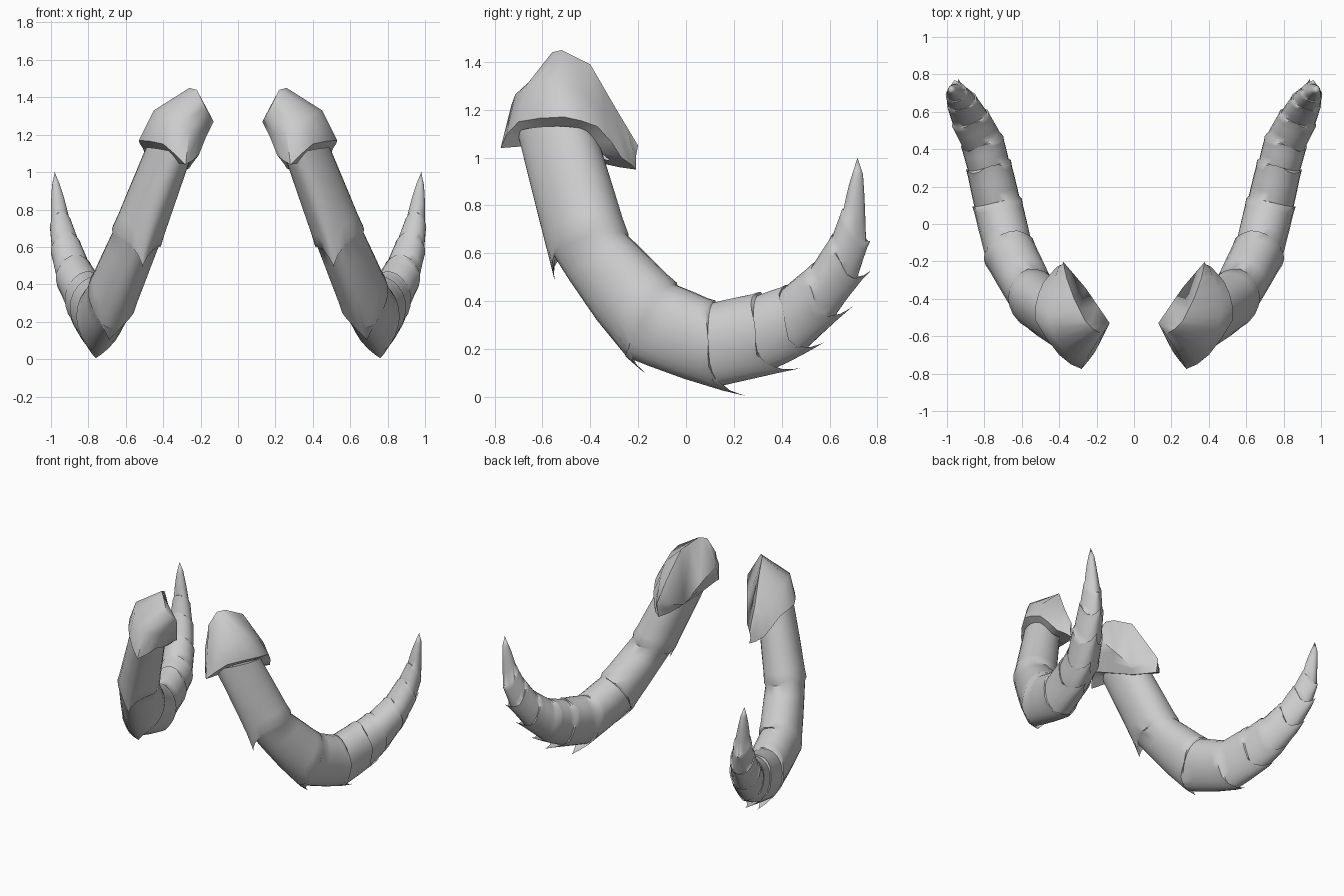
import bpy, bmesh, math, random
from mathutils import Vector as V

if "Cube" in bpy.data.objects:
    bpy.data.objects.remove(bpy.data.objects["Cube"])

random.seed(4)
N = 24  # sides of each horn ring

bone = bpy.data.materials.new("grey_bone")
bone.diffuse_color = (0.6, 0.6, 0.6, 1)
bone.use_nodes = True
bone.node_tree.nodes["Principled BSDF"].inputs["Base Color"].default_value = bone.diffuse_color

# Sections along the horn: inner-curve point, keel point, half width
STATIONS = [
    ((.42, -.37, 1.10), (.31, -.71, 1.10), .115),
    ((.56, -.25, .69), (.51, -.58, .62), .125),
    ((.66, -.05, .48), (.68, -.28, .17), .125),
    ((.71, .11, .40), (.76, .11, .03), .12),
    ((.76, .30, .43), (.80, .32, .09), .11),
    ((.79, .42, .46), (.84, .46, .16), .105),
    ((.87, .53, .55), (.88, .60, .30), .095),
    ((.92, .61, .67), (.92, .71, .47), .075),
    ((.945, .655, .78), (.955, .755, .63), .053),
    ((.97, .695, .93), (.978, .74, .93), .02),
]
# Spike at the keel end of each plate
TIPS = [(.51, -.55, .49), (.69, -.17, .10), (.76, .25, .005), (.82, .48, .12),
        (.86, .58, .23), (.91, .70, .38), (.94, .775, .53), (.96, .77, .65)]


def ring(i, t, scale=1.0, tip=None, pull=0.0, lobe=0.0):
    """Teardrop section between station i and i+1, keel drawn towards a spike."""
    a, b = STATIONS[i], STATIONS[i + 1]
    inner, keel = V(a[0]).lerp(V(b[0]), t), V(a[1]).lerp(V(b[1]), t)
    w = a[2] + (b[2] - a[2]) * t
    mid, half = (inner + keel) / 2, (keel - inner) / 2
    along = (V(b[0]) + V(b[1]) - V(a[0]) - V(a[1])).normalized()
    side = along.cross(half).normalized()
    pts = []
    for k in range(N):
        ang = math.tau * k / N
        c, s = math.cos(ang), math.sin(ang)
        p = mid + (half * c + side * (w * s * (1.05 - .2 * c))) * scale
        # scalloped, slightly uneven hem
        p += along * lobe * (math.cos(4 * ang) + random.uniform(-.4, .4))
        if tip:
            p = p.lerp(V(tip), pull * max(0, c) ** 4)
        pts.append(p)
    return pts


def loft(name, rings, angle=40, point=None, base=False):
    """Skin rings, close the point or the base, mirror to the other horn."""
    bm = bmesh.new()
    vs = [[bm.verts.new(p) for p in r] for r in rings]
    n = len(vs[0])
    for r0, r1 in zip(vs, vs[1:]):
        for k in range(n):
            bm.faces.new((r0[k], r0[(k + 1) % n], r1[(k + 1) % n], r1[k]))
    if base:
        bm.faces.new(vs[0])
    if point:
        apex = bm.verts.new(point)
        for k in range(n):
            bm.faces.new((vs[-1][k], vs[-1][(k + 1) % n], apex))
    bmesh.ops.triangulate(bm, faces=[f for f in bm.faces if len(f.verts) > 4])
    bmesh.ops.recalc_face_normals(bm, faces=bm.faces)
    me = bpy.data.meshes.new(name)
    bm.to_mesh(me)
    bm.free()
    me.materials.append(bone)
    ob = bpy.data.objects.new(name, me)
    bpy.context.collection.objects.link(ob)
    bpy.ops.object.select_all(action='DESELECT')
    ob.select_set(True)
    bpy.context.view_layer.objects.active = ob
    bpy.ops.object.shade_smooth_by_angle(angle=math.radians(angle))
    ob.modifiers.new("other_horn", 'MIRROR').use_mirror_merge = False


# Horn skin: every plate flares into a keel spike, then steps in to the next
rings = []
for i, tip in enumerate(TIPS):
    lobe = .1 * STATIONS[i + 1][2]
    rings += [
        ring(i, .06 if i else 0, .96),
        ring(i, .3, .98),
        ring(i, .6, 1, tip, .12),
        ring(i, .85, 1.01, tip, .5, lobe * .4),
        ring(i, 1.0, 1.04, tip, 1.0, lobe),
    ]
rings += [ring(8, t, s) for t, s in ((.06, .95), (.4, 1), (.7, 1.04), (1, 1))]
loft("horn", rings, 50, point=(.98, .717, 1.0))

# Base cap: columns of cut-edge, shoulder and skirt points, going round from the front
CAP = [
    ((.17, -.59, 1.34), (.26, -.73, 1.22), (.28, -.775, 1.04)),
    ((.22, -.56, 1.44), (.38, -.67, 1.30), (.40, -.70, 1.15)),
    ((.26, -.52, 1.45), (.45, -.55, 1.33), (.53, -.51, 1.17)),
    ((.32, -.40, 1.39), (.46, -.42, 1.26), (.51, -.37, 1.13)),
    ((.36, -.29, 1.20), (.42, -.28, 1.13), (.45, -.27, 1.00)),
    ((.38, -.20, 1.05), (.38, -.21, 1.00), (.37, -.21, .95)),
    ((.26, -.34, 1.02), (.28, -.36, 1.01), (.31, -.37, .98)),
    ((.13, -.53, 1.27), (.17, -.61, 1.19), (.21, -.65, 1.09)),
]
rows = [[V(c[k]) for c in CAP] for k in range(3)]
centre = V((.38, -.52, 1.06))


def refine(row, wave=0.0):
    """Add a midpoint, pushed slightly outwards, between neighbouring points."""
    mid = sum(row, V()) / len(row)
    out = []
    for p, q in zip(row, row[1:] + row[:1]):
        m = (p + q) / 2
        out += [p, m + (m - mid) * wave]
    return out


lip = [p.lerp(centre, .35) for p in rows[2]]
loft("base_cap", [refine(rows[0]), refine(rows[1], .06),
                  refine(rows[2], .05), refine(lip)], 50, base=True)
